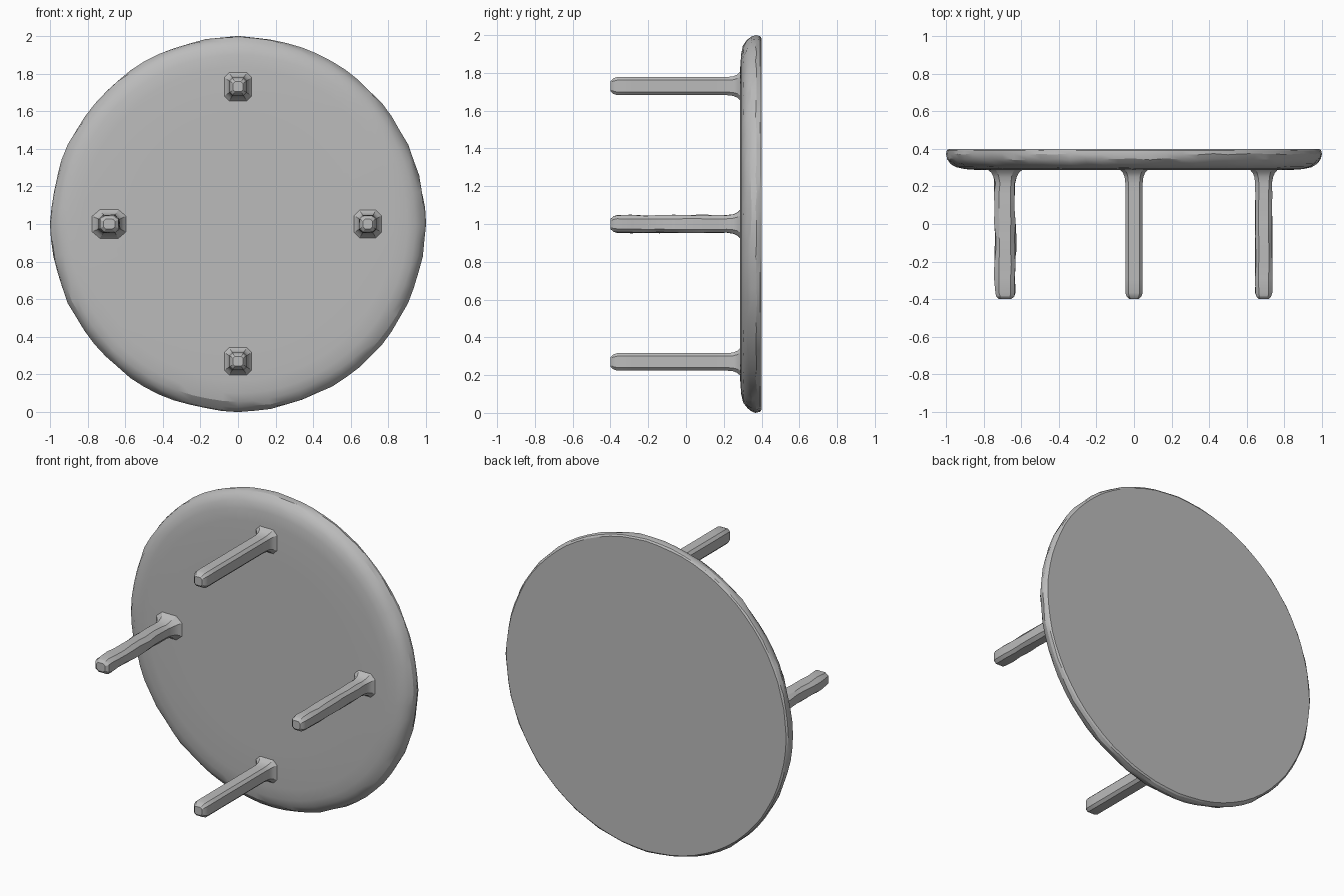
import bpy, bmesh, math, random

random.seed(4)
cube = bpy.data.objects.get("Cube")
if cube:
    bpy.data.objects.remove(cube, do_unlink=True)

# single grey material
grey = bpy.data.materials.new("plain grey")
grey.use_nodes = True
color = (0.5, 0.5, 0.5, 1)
grey.diffuse_color = color
grey.node_tree.nodes["Principled BSDF"].inputs["Base Color"].default_value = color
grey.node_tree.nodes["Principled BSDF"].inputs["Roughness"].default_value = 0.7


def skin_rings(name, rings, location, angle):
    """Join equal-length rings of points into a capped, smooth-shaded solid."""
    bm = bmesh.new()
    loops = [[bm.verts.new(p) for p in ring] for ring in rings]
    n = len(loops[0])
    for a, b in zip(loops, loops[1:]):
        for i in range(n):
            j = (i + 1) % n
            bm.faces.new((a[i], a[j], b[j], b[i]))
    bm.faces.new(loops[0])
    bm.faces.new(loops[-1])
    bmesh.ops.recalc_face_normals(bm, faces=bm.faces[:])
    mesh = bpy.data.meshes.new(name)
    bm.to_mesh(mesh)
    bm.free()
    mesh.materials.append(grey)
    obj = bpy.data.objects.new(name, mesh)
    obj.location = location
    bpy.context.collection.objects.link(obj)
    bpy.ops.object.select_all(action="DESELECT")
    obj.select_set(True)
    bpy.context.view_layer.objects.active = obj
    bpy.ops.object.shade_smooth_by_angle(angle=math.radians(angle))
    return obj


# round seat lying on its edge, with a softly rounded, slightly uneven rim
SIDES = 72
seat_profile = [(0.6, 0.287, 0), (0.83, 0.287, 0), (0.90, 0.292, 0), (0.945, 0.303, 0.004),
                (0.975, 0.322, 0.008), (0.993, 0.345, 0.008), (1.0, 0.372, 0.008),
                (0.994, 0.392, 0.006), (0.984, 0.4, 0.004)]
seat_rings = []
for radius, y, rough in seat_profile:
    ring = []
    for i in range(SIDES):
        a = math.tau * i / SIDES
        r = radius - (random.uniform(0, rough) if i % 18 else 0)
        dy = random.uniform(-rough, rough) * 0.5 if y < 0.39 else 0
        ring.append((r * math.cos(a), y + dy, r * math.sin(a)))
    seat_rings.append(ring)
skin_rings("seat", seat_rings, (0, 0, 1), 25)


# legs: chamfered square bars, tapered at the tip and flared into the seat
def leg(name, x, z, half_x, half_z, corner, wobble):
    section = [(1, corner), (corner, 1), (-corner, 1), (-1, corner),
               (-1, -corner), (-corner, -1), (corner, -1), (1, -corner)]
    stations = [(-0.4, 0.55), (-0.385, 0.85), (-0.365, 1.0)]
    stations += [(-0.365 + 0.075 * k, 1.0) for k in range(1, 8)]
    stations += [(0.215, 1.0), (0.25, 1.08), (0.272, 1.28), (0.288, 1.6), (0.32, 1.6)]
    rings = []
    for y, s in stations:
        w = wobble if -0.37 < y < 0.23 else 0
        rings.append([(half_x * s * u * random.uniform(1 - w, 1 + w * 0.4), y,
                       half_z * s * v * random.uniform(1 - w, 1 + w * 0.4))
                      for u, v in section])
    skin_rings(name, rings, (x, 0, z), 25)


leg("upper_leg", 0, 1.73, 0.046, 0.048, 0.65, 0)
leg("lower_leg", 0, 0.27, 0.046, 0.046, 0.65, 0)
leg("right_leg", -0.685, 1.0, 0.057, 0.048, 0.55, 0.15)
leg("left_leg", 0.69, 1.0, 0.046, 0.047, 0.6, 0.1)
